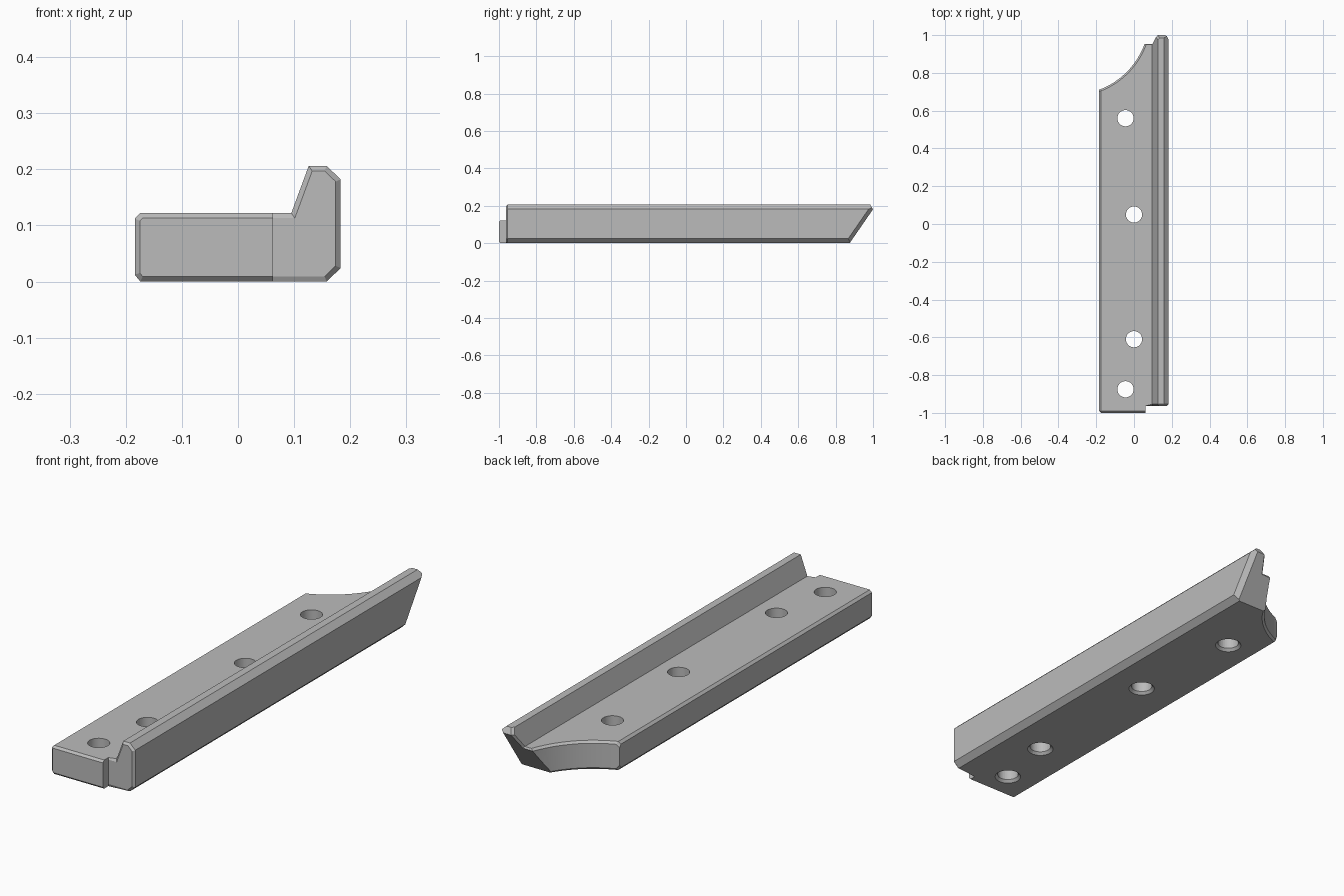
import bpy, bmesh, math
from mathutils import Vector

default = bpy.data.objects.get("Cube")
if default:
    bpy.data.objects.remove(default, do_unlink=True)

grey = bpy.data.materials.new("plain grey")
grey.use_nodes = True
grey.diffuse_color = (0.5, 0.5, 0.5, 1)
grey.node_tree.nodes["Principled BSDF"].inputs["Base Color"].default_value = (0.5, 0.5, 0.5, 1)


def prism(name, points, direction):
    """Extrude a closed 3D outline along a direction into a solid object."""
    bm = bmesh.new()
    face = bm.faces.new([bm.verts.new(p) for p in points])
    out = bmesh.ops.extrude_face_region(bm, geom=[face])
    moved = [v for v in out["geom"] if isinstance(v, bmesh.types.BMVert)]
    bmesh.ops.translate(bm, verts=moved, vec=direction)
    bmesh.ops.recalc_face_normals(bm, faces=bm.faces)
    mesh = bpy.data.meshes.new(name)
    bm.to_mesh(mesh)
    bm.free()
    mesh.materials.append(grey)
    ob = bpy.data.objects.new(name, mesh)
    bpy.context.collection.objects.link(ob)
    return ob


def boolean(target, cutter, operation):
    """Apply a boolean and remove the cutter."""
    cutter.hide_render = True
    mod = target.modifiers.new("cut", "BOOLEAN")
    mod.operation, mod.object, mod.solver = operation, cutter, "EXACT"
    bpy.context.view_layer.objects.active = target
    bpy.ops.object.modifier_apply(modifier=mod.name)
    bpy.data.objects.remove(cutter, do_unlink=True)


# Rail cross-section: flat bed with a raised lip on the left
section = [(-.184, .012), (-.174, 0), (.158, 0), (.183, .024), (.183, .182),
           (.158, .206), (.126, .206), (.095, .122), (-.174, .122), (-.184, .112)]
rail = prism("flanged_rail", [(x, -1.2, z) for x, z in section], (0, 2.4, 0))

# Plan outline: notched front, hollow curve at the back corner
cx, cy, radius = -.329, 1.094, .41
arc = [(cx + radius * math.cos(a), cy + radius * math.sin(a))
       for a in (math.radians(-8 - 68 * i / 14) for i in range(15))]
plan = [(-.3, -1), (.062, -1), (.062, -.963), (.3, -.963), (.3, 1.2), (.077, 1.2)]
plan += arc + [(-.3, .66)]
boolean(rail, prism("plan_cutter", [(x, y, -.1) for x, y in plan], (0, 0, .5)), "INTERSECT")

bm = bmesh.new()
bm.from_mesh(rail.data)

# Undercut back end, with its side and tip chamfers
slope = Vector((0, 1, -.69)).normalized()
for point, normal in [((0, .875, 0), slope),
                      ((.163, .875, 0), slope + Vector((1, 0, 0))),
                      ((0, 1, .181), Vector((0, .86, .51)))]:
    cut = bmesh.ops.bisect_plane(bm, geom=bm.verts[:] + bm.edges[:] + bm.faces[:],
                                 plane_co=point, plane_no=normal, clear_outer=True)
    rim = [e for e in cut["geom_cut"] if isinstance(e, bmesh.types.BMEdge)]
    bmesh.ops.contextual_create(bm, geom=rim)
bmesh.ops.recalc_face_normals(bm, faces=bm.faces)
bmesh.ops.remove_doubles(bm, verts=bm.verts, dist=.0005)
bm.normal_update()


def is_end(face):
    return abs(face.normal.y) > .25


def needs_chamfer(edge):
    if len(edge.link_faces) != 2 or edge.calc_face_angle_signed() < math.radians(62):
        return False
    a, b = edge.link_faces
    if is_end(a) == is_end(b):
        return False
    mid = (edge.verts[0].co + edge.verts[1].co) / 2
    upright = abs(edge.verts[0].co.z - edge.verts[1].co.z) > .05
    if mid.y > 0:
        return mid.x < .13 and not (upright and mid.x < 0)
    return not (upright and .05 < mid.x < .07)


# Small chamfer around the ends
bmesh.ops.bevel(bm, geom=[e for e in bm.edges if needs_chamfer(e)], offset=.009,
                segments=1, profile=.5, affect="EDGES", clamp_overlap=False)
bmesh.ops.recalc_face_normals(bm, faces=bm.faces)
bm.to_mesh(rail.data)
bm.free()


def disc(x, y, r, z):
    return [(x + r * math.cos(i * math.tau / 32), y + r * math.sin(i * math.tau / 32), z)
            for i in range(32)]


# Screw holes, countersunk from below
for x, y in [(-.045, .56), (0, .05), (0, -.61), (-.045, -.875)]:
    boolean(rail, prism("hole_cutter", disc(x, y, .043, -.1), (0, 0, .4)), "DIFFERENCE")
    sink = prism("sink_cutter", disc(x, y, .063, -.01), (0, 0, .03))
    for v in sink.data.vertices:
        if v.co.z > 0:
            v.co.x, v.co.y = x + (v.co.x - x) * .55, y + (v.co.y - y) * .55
    boolean(rail, sink, "DIFFERENCE")

bpy.ops.object.select_all(action="DESELECT")
rail.select_set(True)
bpy.context.view_layer.objects.active = rail
bpy.ops.object.shade_smooth_by_angle(angle=math.radians(25))
